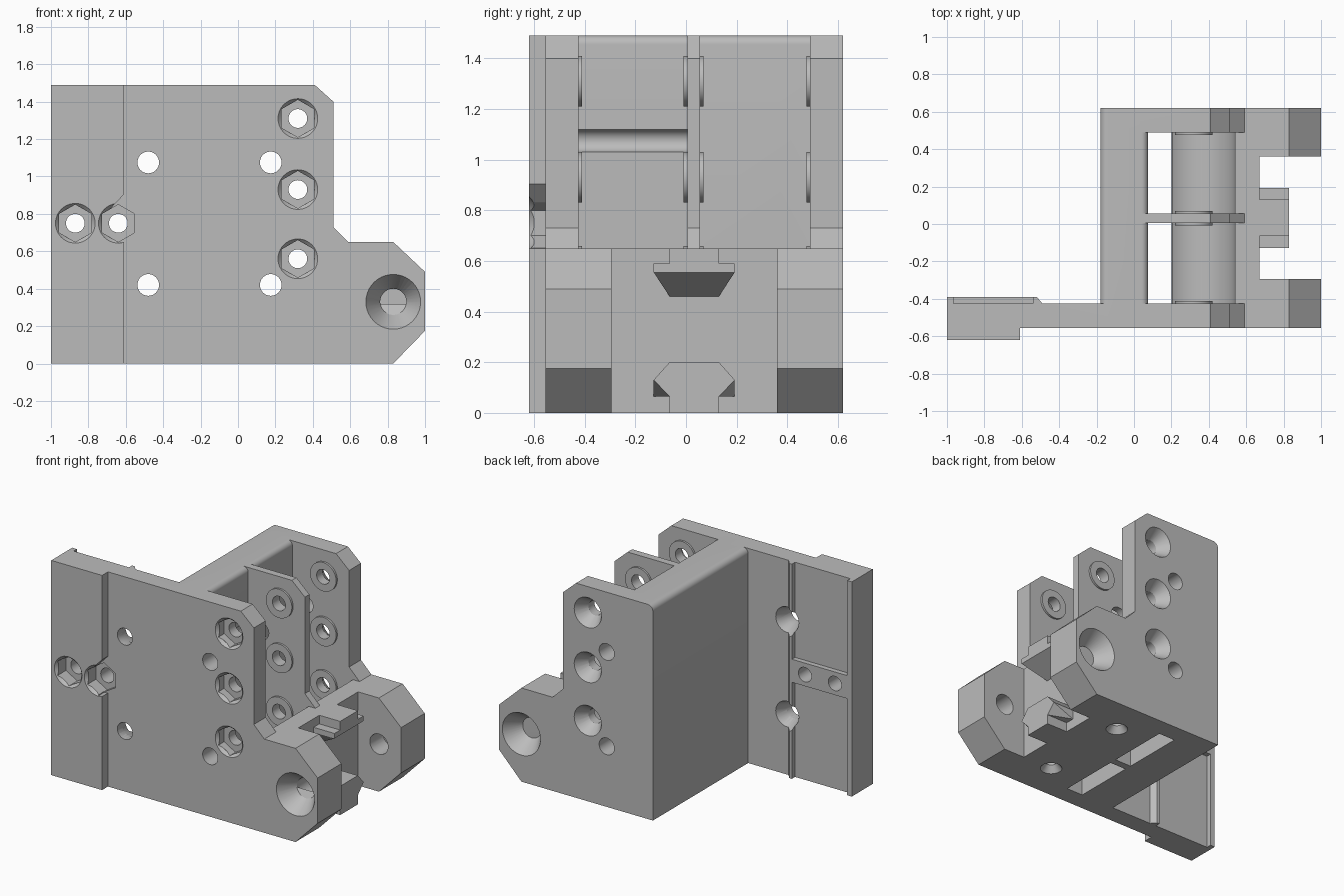
import bpy, bmesh, math
from mathutils import Matrix, Vector

if "Cube" in bpy.data.objects:
    bpy.data.objects.remove(bpy.data.objects["Cube"], do_unlink=True)

grey = bpy.data.materials.new("matte grey")
grey.use_nodes = True
COLOR = (0.5, 0.5, 0.5, 1)
grey.diffuse_color = COLOR
grey.node_tree.nodes["Principled BSDF"].inputs["Base Color"].default_value = COLOR


def finish(bm, name):
    bmesh.ops.recalc_face_normals(bm, faces=bm.faces)
    mesh = bpy.data.meshes.new(name)
    bm.to_mesh(mesh)
    bm.free()
    mesh.materials.append(grey)
    ob = bpy.data.objects.new(name, mesh)
    bpy.context.collection.objects.link(ob)
    return ob


def prism(name, pts, axis, lo, hi):
    """Extrude a 2D outline along an axis."""
    place = {"x": lambda a, b, t: (t, a, b),
             "y": lambda a, b, t: (a, t, b),
             "z": lambda a, b, t: (a, b, t)}[axis]
    bm = bmesh.new()
    face = bm.faces.new([bm.verts.new(place(a, b, lo)) for a, b in pts])
    ext = bmesh.ops.extrude_face_region(bm, geom=[face])["geom"]
    move = Vector(place(0, 0, hi - lo))
    bmesh.ops.translate(bm, vec=move, verts=[v for v in ext if isinstance(v, bmesh.types.BMVert)])
    return finish(bm, name)


def box(name, x0, x1, y0, y1, z0, z1):
    return prism(name, [(x0, y0), (x1, y0), (x1, y1), (x0, y1)], "z", z0, z1)


def cone(name, a, b, lo, hi, r0, r1, n=40, axis="y"):
    """Cone or cylinder along y (a=x, b=z) or along z (a=x, b=y)."""
    bm = bmesh.new()
    bmesh.ops.create_cone(bm, cap_ends=True, segments=n, radius1=r0, radius2=r1, depth=hi - lo)
    mid = (lo + hi) / 2
    if axis == "y":
        m = Matrix.Translation((a, mid, b)) @ Matrix.Rotation(-math.pi / 2, 4, "X")
    else:
        m = Matrix.Translation((a, b, mid))
    bm.transform(m)
    return finish(bm, name)


def hull(name, pts):
    bm = bmesh.new()
    for p in pts:
        bm.verts.new(p)
    bmesh.ops.convex_hull(bm, input=bm.verts)
    return finish(bm, name)


def combine(body, tools, operation):
    for tool in tools:
        mod = body.modifiers.new("combine", "BOOLEAN")
        mod.operation, mod.solver, mod.object = operation, "EXACT", tool
        bpy.context.view_layer.objects.active = body
        bpy.ops.object.modifier_apply(modifier=mod.name)
        bpy.data.objects.remove(tool, do_unlink=True)


def arc(cx, cz, r, start, end, n=8):
    steps = [math.radians(start + (end - start) * i / n) for i in range(n + 1)]
    return [(cx + r * math.cos(t), cz + r * math.sin(t)) for t in steps]


TOP = 1.49
BLOCK = 0.65
upper_edge = [(0.41, TOP), (0.51, 1.4), (0.51, 0.73), (0.59, BLOCK)]
arm_edge = [(0.83, BLOCK), (1, 0.49), (1, 0.175), (0.83, 0)]
round_corner = arc(-0.14, TOP - 0.04, 0.04, 180, 90)

# Main body: wall, side plates, rib, lower block and arms
body = prism("bracket_body", [(-0.18, 0)] + round_corner
             + arc(0.04, TOP - 0.035, 0.035, 90, 0) + [(0.075, 0)], "y", -0.5, 0.55)
mount_outline = [(-1, -0.62), (-0.61, -0.62), (-0.61, -0.555), (-0.05, -0.555),
                 (-0.05, -0.425), (-0.49, -0.425), (-0.52, -0.39), (-1, -0.39)]
combine(body, [
    prism("back_plate", [(-0.18, 0)] + round_corner + upper_edge + arm_edge, "y", 0.49, 0.62),
    prism("front_plate", [(-0.1, 0), (-0.1, TOP)] + upper_edge + arm_edge, "y", -0.555, -0.425),
    prism("middle_rib", [(0, 0), (0, TOP - 0.04), (0.04, TOP)] + upper_edge + [(0.59, 0)],
          "y", 0.005, 0.055),
    box("lower_block", 0, 0.67, -0.5, 0.55, 0, BLOCK),
    prism("front_arm", [(0.6, 0), (0.6, BLOCK)] + arm_edge, "y", -0.5, -0.295),
    prism("back_arm", [(0.6, 0), (0.6, BLOCK)] + arm_edge, "y", 0.36, 0.55),
    prism("mount_plate", mount_outline, "z", 0, TOP),
], "UNION")

# Two compartments with a curved cradle and a slot through the floor
for y0, y1 in ((-0.425, 0.005), (0.055, 0.49)):
    combine(body, [
        box("cut", 0.075, 0.54, y0, y1, 0.56, 1.7),
        cone("cut", 0.32, 0.56, y0, y1, 0.22, 0.22, 64),
        box("cut", 0.075, 0.2, y0, y1, -0.1, 0.6),
    ], "DIFFERENCE")
combine(body, [cone("cut", 0.085, 1.075, -0.425, 0.005, 0.045, 0.045)], "DIFFERENCE")

# Raised washer bosses around the axle holes
AXLES = (1.31, 0.93, 0.56)
for z in AXLES:
    for y, d in ((-0.425, 1), (0.005, -1), (0.055, 1), (0.49, -1)):
        ends = sorted((y - 0.01 * d, y + 0.014 * d))
        combine(body, [cone("boss", 0.32, z, *ends, 0.1, 0.1)], "UNION")


def hex_pocket(x, z, face, depth):
    combine(body, [
        cone("cut", x, z, face - 0.05, face + depth, 0.1, 0.1, 6),
        cone("cut", x, z, face - 0.001, face + 0.02, 0.107, 0.088),
    ], "DIFFERENCE")


# Axle holes: hex pockets in front, countersinks behind
for z in AXLES:
    hex_pocket(0.32, z, -0.555, 0.07)
    combine(body, [
        cone("cut", 0.32, z, -0.7, 0.7, 0.05, 0.05),
        cone("cut", 0.32, z, 0.54, 0.621, 0.05, 0.105),
    ], "DIFFERENCE")

# Clamp screws on the mount plate
for x in (-0.87, -0.64):
    hex_pocket(x, 0.75, -0.62, 0.1)
    combine(body, [cone("cut", x, 0.75, -0.7, -0.3, 0.05, 0.05)], "DIFFERENCE")
combine(body, [prism("cut", [(-0.68, 0.83), (-0.6, 0.915), (-0.6, 0.65), (-0.64, 0.645)],
                     "y", -0.7, -0.555)], "DIFFERENCE")

# Belt recesses behind the mount plate, above and below the clamp bar
for z0, z1 in ((0.83, 1.6), (-0.1, 0.67)):
    combine(body, [box("cut", -0.965, -0.54, -0.425, -0.3, z0, z1)], "DIFFERENCE")

# Plain mounting holes, countersunk behind the mount plate
for z in (1.075, 0.42):
    combine(body, [
        cone("cut", 0.175, z, -0.7, 0.7, 0.058, 0.058),
        cone("cut", -0.48, z, -0.7, -0.3, 0.058, 0.058),
        cone("cut", -0.48, z, -0.5, -0.385, 0.058, 0.105),
    ], "DIFFERENCE")

# Arm pivot holes, countersunk on both outer faces
combine(body, [
    cone("cut", 0.83, 0.33, -0.7, 0.7, 0.07, 0.07),
    cone("cut", 0.83, 0.33, -0.556, -0.44, 0.147, 0.07),
    cone("cut", 0.83, 0.33, 0.505, 0.621, 0.07, 0.147),
], "DIFFERENCE")

# Blind screw holes in the underside
for y in (-0.293, 0.36):
    combine(body, [
        cone("cut", 0.445, y, -0.1, 0.25, 0.035, 0.035, axis="z"),
        cone("cut", 0.445, y, -0.001, 0.045, 0.07, 0.035, axis="z"),
    ], "DIFFERENCE")

# Rail tabs between the arms
MID, NECK, WIDE = 0.0325, 0.0975, 0.16
upper_half = [(NECK, BLOCK), (NECK, 0.59), (WIDE, 0.59), (WIDE, 0.555), (NECK, 0.46)]
upper_outline = ([(MID + y, z) for y, z in upper_half]
                 + [(MID - y, z) for y, z in reversed(upper_half)])
upper_tab = prism("upper_rail_tab", upper_outline, "x", 0.66, 0.83)
combine(upper_tab, [prism("cut", [(0.84, 0.561), (0.65, 0.448), (0.65, 0.4), (0.84, 0.4)],
                          "y", -0.3, 0.3)], "DIFFERENCE")

lower_points = []
for s in (-1, 1):
    for x, y, z in ((0.67, WIDE, 0.065), (0.67, WIDE, 0.13), (0.67, NECK, 0.2),
                    (0.83, NECK, 0.065), (0.83, WIDE, 0.13), (0.83, NECK, 0.2)):
        lower_points.append((x, MID + s * y, z))
lower_tab = hull("lower_rail_tab", lower_points)
lower_neck = box("lower_rail_neck", 0.66, 0.83, MID - NECK, MID + NECK, 0, 0.07)
combine(lower_tab, [lower_neck], "UNION")

# Smooth the round surfaces, keep the edges crisp
for ob in (body, upper_tab, lower_tab):
    bpy.ops.object.select_all(action="DESELECT")
    ob.select_set(True)
    bpy.context.view_layer.objects.active = ob
    bpy.ops.object.shade_smooth_by_angle(angle=math.radians(30))
